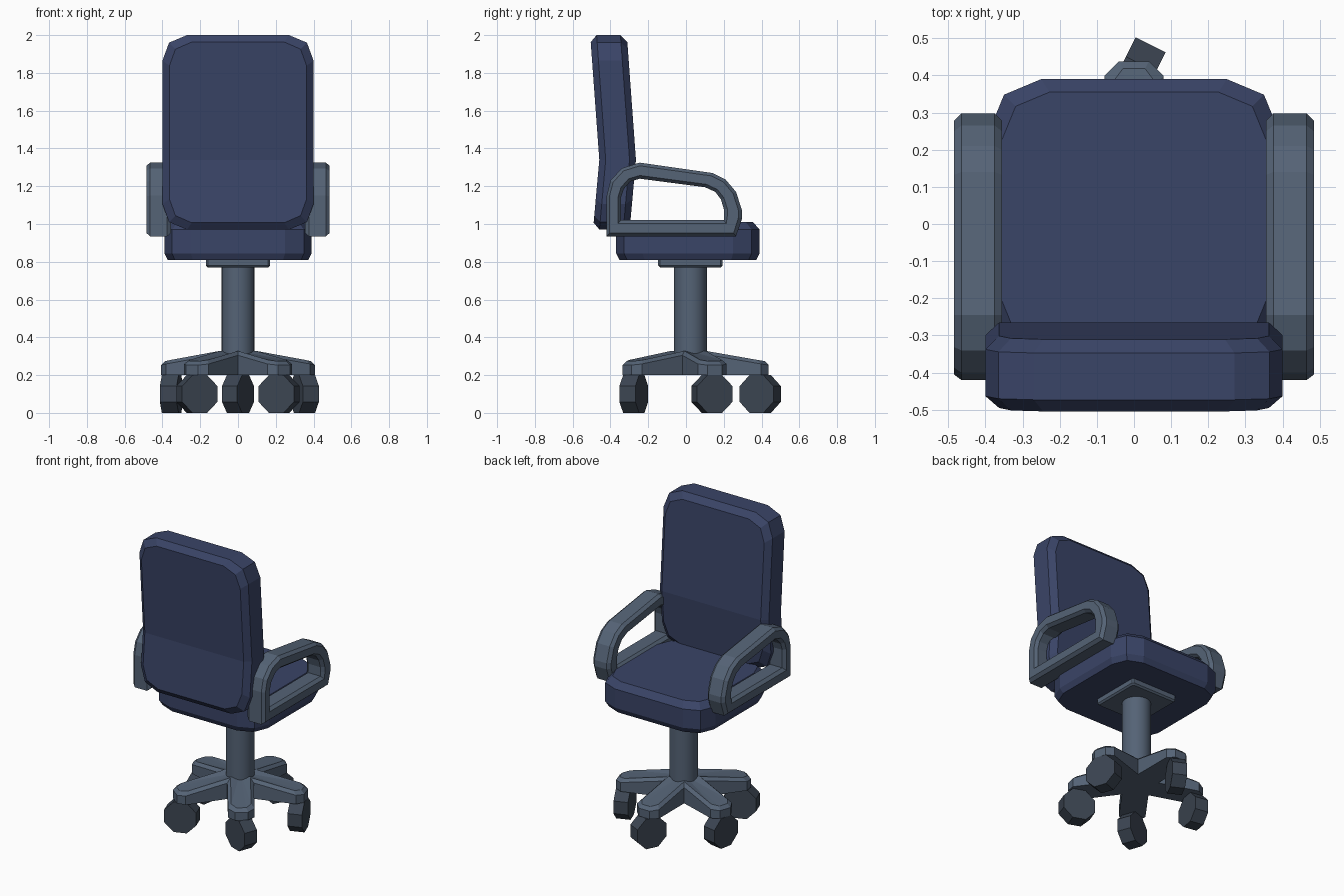
import bpy, bmesh
from math import sin, cos, radians, pi, hypot
from mathutils import Matrix, Vector

if "Cube" in bpy.data.objects:
    bpy.data.objects.remove(bpy.data.objects["Cube"])


def material(name, rgb):
    m = bpy.data.materials.new(name)
    m.diffuse_color = (*rgb, 1)
    m.use_nodes = True
    m.node_tree.nodes["Principled BSDF"].inputs["Base Color"].default_value = m.diffuse_color
    return m


FABRIC = material("fabric", (0.042, 0.058, 0.135))
FRAME = material("frame", (0.09, 0.125, 0.18))
WHEEL = material("wheel", (0.045, 0.06, 0.085))


def finish(name, bm, mat, smooth_sides=False):
    bmesh.ops.recalc_face_normals(bm, faces=bm.faces)
    me = bpy.data.meshes.new(name)
    if smooth_sides:
        for f in bm.faces:
            f.smooth = len(f.verts) == 4
    bm.to_mesh(me)
    bm.free()
    me.materials.append(mat)
    ob = bpy.data.objects.new(name, me)
    bpy.context.collection.objects.link(ob)
    return ob


def skin(rings, loop=False):
    """Join equal-length rings of points; cap the ends unless looped."""
    bm = bmesh.new()
    vs = [[bm.verts.new(p) for p in r] for r in rings]
    n = len(vs[0])
    pairs = list(zip(vs, vs[1:])) + ([(vs[-1], vs[0])] if loop else [])
    for a, b in pairs:
        for i in range(n):
            j = (i + 1) % n
            bm.faces.new((a[i], a[j], b[j], b[i]))
    if not loop:
        bm.faces.new(vs[0][::-1])
        bm.faces.new(vs[-1])
    return bm


def slab(corner, levels):
    """Four-way symmetric outline stacked at (height, inset) levels."""
    hx, hy = max(p[0] for p in corner), max(p[1] for p in corner)
    c = list(corner)
    outline = (c + [(x, -y) for x, y in c[::-1]] + [(-x, -y) for x, y in c]
               + [(-x, y) for x, y in c[::-1]])
    return skin([[(x * (1 - d / hx), y * (1 - d / hy), h) for x, y in outline]
                 for h, d in levels])


# Seat cushion
bm = slab([(0.25, 0.38), (0.35, 0.338), (0.39, 0.24)],
          [(0.81, 0.018), (0.845, 0), (0.97, 0), (1.01, 0.035)])
bmesh.ops.translate(bm, vec=(0, 0.01, 0), verts=bm.verts)
finish("seat", bm, FABRIC)

# Backrest: upright slab, kinked at lumbar height
bm = slab([(0.27, 0.515), (0.365, 0.475), (0.40, 0.38)],
          [(-0.097, 0.037), (-0.063, 0), (0.063, 0), (0.097, 0.037)])
bmesh.ops.rotate(bm, matrix=Matrix.Rotation(pi / 2, 3, 'X'), verts=bm.verts)
bmesh.ops.translate(bm, vec=(0, 0, 1.485), verts=bm.verts)
bmesh.ops.bisect_plane(bm, geom=bm.verts[:] + bm.edges[:] + bm.faces[:],
                       plane_co=(0, 0, 1.34), plane_no=(0, 0, 1))
for v in bm.verts:
    dz = v.co.z - 1.34
    v.co.y += -0.362 - (0.073 * dz if dz > 0 else -0.09 * dz)
finish("backrest", bm, FABRIC)

# Armrests: closed loops, (outer y, z, inner y, z) around the side profile
ARM = [(-0.42, 0.935, -0.345, 1.02), (-0.42, 1.15, -0.345, 1.14),
       (-0.40, 1.23, -0.33, 1.185), (-0.34, 1.295, -0.295, 1.225),
       (-0.245, 1.325, -0.245, 1.24), (0.14, 1.27, 0.10, 1.195),
       (0.21, 1.235, 0.155, 1.17), (0.265, 1.17, 0.185, 1.13),
       (0.297, 1.07, 0.20, 1.08), (0.297, 1.03, 0.20, 1.05),
       (0.265, 0.935, 0.20, 1.02)]
SECTION = [(0.375, 0), (0.355, 0.2), (0.355, 0.8), (0.375, 1),
           (0.465, 1), (0.485, 0.8), (0.485, 0.2), (0.465, 0)]
for side, label in ((1, "right"), (-1, "left")):
    rings = [[(side * x, oy + (iy - oy) * t, oz + (iz - oz) * t)
              for x, t in SECTION] for oy, oz, iy, iz in ARM]
    finish(label + "_armrest", skin(rings, loop=True), FRAME)

# Plate under the seat and the column
CY = 0.023
bm = slab([(0.16, 0.17), (0.17, 0.16)],
          [(0.77, 0.01), (0.78, 0), (0.80, 0), (0.815, 0)])
bmesh.ops.translate(bm, vec=(0, CY, 0), verts=bm.verts)
finish("seat_plate", bm, FRAME)
circle = [(0.087 * cos(i * pi / 12), CY + 0.087 * sin(i * pi / 12)) for i in range(24)]
finish("column", skin([[(x, y, z) for x, y in circle] for z in (0.25, 0.775)]),
       FRAME, smooth_sides=True)


# Five-legged star base: flat below, sloping and chamfered above
def star(inset, height):
    w, r = 0.08 - inset, 0.415 - inset
    pts = []
    for k in range(5):
        a = radians(90 + 72 * k)
        u, v = Vector((cos(a), sin(a))), Vector((-sin(a), cos(a)))
        notch = w / sin(radians(36))
        m = a - radians(36)
        pts.append(Vector((cos(m), sin(m))) * notch)
        for along, s in ((r - 0.04, -w), (r, -w * 0.5), (r, w * 0.5), (r - 0.04, w)):
            pts.append(u * along + v * s)
    return [(p.x, CY + p.y, height(hypot(p.x, p.y))) for p in pts]


base = skin([star(0, lambda r: 0.2),
             star(0, lambda r: 0.33 - 0.185 * r),
             star(0.02, lambda r: 0.347 - 0.185 * r)])
top = max((f for f in base.faces if len(f.verts) == 25),
          key=lambda f: f.calc_center_median().z)
bmesh.ops.poke(base, faces=[top])
for v in base.verts:
    if hypot(v.co.x, v.co.y - CY) < 0.02:
        v.co.z = 0.327
finish("star_base", base, FRAME)

# Casters: octagonal wheels, each swivelled (leg angle, axle angle)
for n, (leg, axle) in enumerate(((90, -26.6), (18, 20), (162, 170),
                                 (-54, 70), (-126, 110)), 1):
    a = radians(leg)
    place = (Matrix.Translation((0.37 * cos(a), CY + 0.37 * sin(a), 0.1))
             @ Matrix.Rotation(radians(axle), 4, 'Z'))
    rim = [(0.108 * cos(pi / 8 + i * pi / 4), 0.108 * sin(pi / 8 + i * pi / 4))
           for i in range(8)]
    wheel = skin([[place @ Vector((x, p, q)) for p, q in rim] for x in (-0.045, 0.045)])
    finish(f"caster_{n}", wheel, WHEEL)
